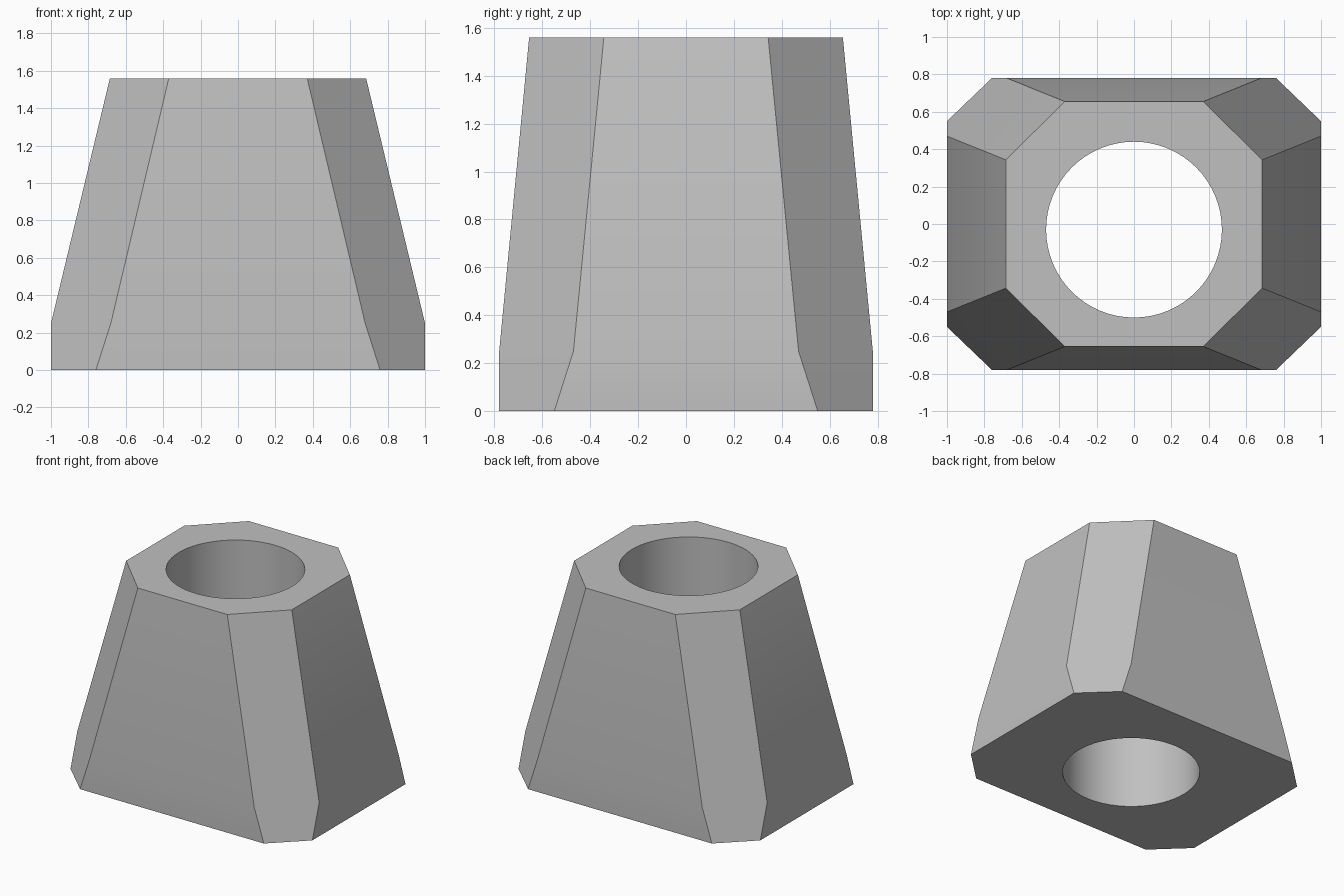
import bpy
import bmesh
import math

cube = bpy.data.objects.get("Cube")
if cube:
    bpy.data.objects.remove(cube, do_unlink=True)

SIDES = 64
HOLE_RADIUS = 0.47
HOLE_Y = -0.03
TOP = 1.56

grey = bpy.data.materials.new("plain grey")
grey.use_nodes = True
colour = (0.53, 0.53, 0.53, 1)
grey.diffuse_color = colour
grey.node_tree.nodes["Principled BSDF"].inputs["Base Color"].default_value = colour

bm = bmesh.new()


def make_ring(points, z):
    """Closed loop of vertices and its edges."""
    verts = [bm.verts.new((x, y, z)) for x, y in points]
    return verts, [bm.edges.new((verts[i - 1], v)) for i, v in enumerate(verts)]


def octagon(x, y, cx, cy):
    """Rectangle of half size x, y with its corners cut back to cx, cy."""
    quarter = [(x, cy), (cx, y)]
    half = quarter + [(-a, b) for a, b in reversed(quarter)]
    return half + [(-a, -b) for a, b in half]


def skin(lower, upper):
    for i in range(len(lower)):
        bm.faces.new((lower[i - 1], lower[i], upper[i], upper[i - 1]))


# Chamfered outer walls: foot, bend line and rim
foot, foot_edges = make_ring(octagon(1, 0.78, 0.76, 0.55), 0)
bend, _ = make_ring(octagon(1, 0.78, 0.68, 0.47), 0.25)
rim, rim_edges = make_ring(octagon(0.685, 0.655, 0.37, 0.343), TOP)
skin(foot, bend)
skin(bend, rim)

# Straight round bore through the block
angles = [2 * math.pi * i / SIDES for i in range(SIDES)]
circle = [(HOLE_RADIUS * math.cos(a), HOLE_Y + HOLE_RADIUS * math.sin(a)) for a in angles]
low_hole, low_edges = make_ring(circle, 0)
high_hole, high_edges = make_ring(circle, TOP)
skin(low_hole, high_hole)

# Flat top and underside around the bore
bmesh.ops.triangle_fill(bm, edges=foot_edges + low_edges, normal=(0, 0, -1), use_beauty=True)
bmesh.ops.triangle_fill(bm, edges=rim_edges + high_edges, normal=(0, 0, 1), use_beauty=True)
bmesh.ops.recalc_face_normals(bm, faces=bm.faces)

mesh = bpy.data.meshes.new("tapered_block")
bm.to_mesh(mesh)
bm.free()
mesh.materials.append(grey)
block = bpy.data.objects.new("tapered_block", mesh)
bpy.context.collection.objects.link(block)

# Smooth the bore and wall bends, keep the corners sharp
bpy.ops.object.select_all(action="DESELECT")
block.select_set(True)
bpy.context.view_layer.objects.active = block
bpy.ops.object.shade_smooth_by_angle(angle=math.radians(30))
